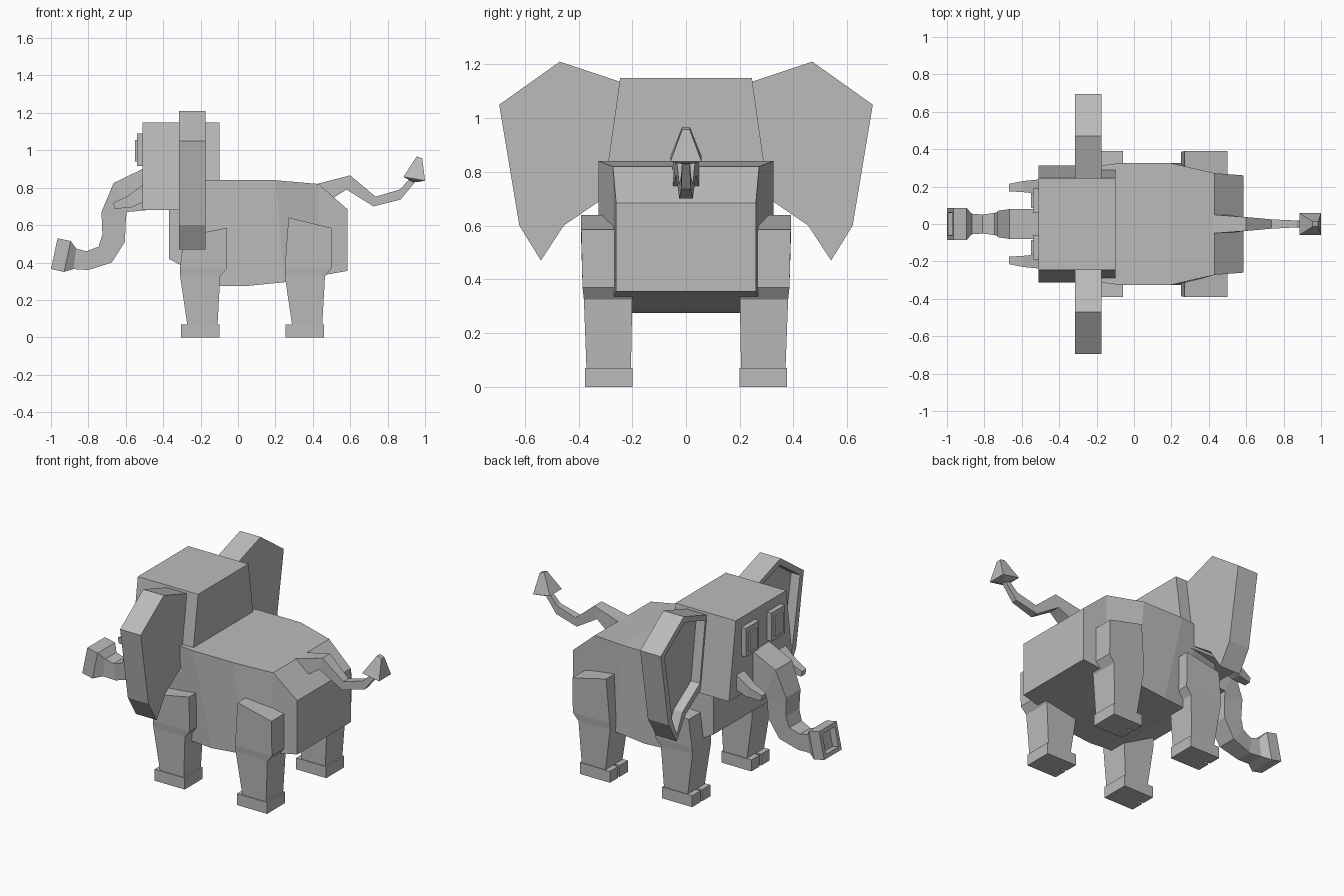
import bpy
import bmesh

# Remove the default cube only
old = bpy.data.objects.get("Cube")
if old:
    bpy.data.objects.remove(old, do_unlink=True)

# Single grey skin colour
GREY = (0.5, 0.5, 0.5, 1.0)
skin = bpy.data.materials.new("plain_grey")
skin.use_nodes = True
skin.diffuse_color = GREY
for node in skin.node_tree.nodes:
    if node.type == 'BSDF_PRINCIPLED':
        node.inputs["Base Color"].default_value = GREY


def finish(name, bm, mirror=False):
    """Turn a bmesh into a flat-shaded object, optionally mirrored across y."""
    bmesh.ops.recalc_face_normals(bm, faces=bm.faces[:])
    mesh = bpy.data.meshes.new(name)
    bm.to_mesh(mesh)
    bm.free()
    mesh.materials.append(skin)
    obj = bpy.data.objects.new(name, mesh)
    bpy.context.scene.collection.objects.link(obj)
    if mirror:
        mod = obj.modifiers.new("mirror_sides", 'MIRROR')
        mod.use_axis = (False, True, False)
        mod.use_clip = False
        mod.use_mirror_merge = False
    return obj


def loft_mesh(rings):
    """Bridge four-sided rings; each is (xa, za, xb, zb, y0, y1)."""
    bm = bmesh.new()
    loops = []
    for xa, za, xb, zb, y0, y1 in rings:
        corners = ((xa, y0, za), (xa, y1, za), (xb, y1, zb), (xb, y0, zb))
        loops.append([bm.verts.new(c) for c in corners])
    for a, b in zip(loops, loops[1:]):
        for i in range(4):
            j = (i + 1) % 4
            bm.faces.new((a[i], a[j], b[j], b[i]))
    bm.faces.new(loops[0][::-1])
    bm.faces.new(loops[-1])
    bmesh.ops.recalc_face_normals(bm, faces=bm.faces[:])
    return bm


def centred(rings):
    """Expand (xa, za, xb, zb, half_width) rings around the middle plane."""
    return [(xa, za, xb, zb, -w, w) for xa, za, xb, zb, w in rings]


def recess(bm, face, rim, depth):
    """Sink the middle of a face, leaving a flat rim."""
    bmesh.ops.inset_individual(bm, faces=[face], thickness=rim)
    bmesh.ops.inset_individual(bm, faces=[face], thickness=0.001, depth=-depth)


def box(name, x, y, z, mirror=True):
    """Box from (min, max) pairs."""
    ring = [(x[0], h, x[1], h, y[0], y[1]) for h in z]
    return finish(name, loft_mesh(ring), mirror)


# Body: faceted barrel from chest to rump
finish("body", loft_mesh(centred([
    (-.37, .75, -.37, .42, .26),
    (-.2, .84, -.1, .275, .31),
    (-.08, .84, .05, .275, .325),
    (.2, .84, .25, .295, .325),
    (.43, .82, .43, .328, .272),
    (.585, .685, .585, .355, .26),
])))

# Head: block narrowing to the crown
finish("head", loft_mesh(centred([
    (-.51, .68, -.1, .68, .312),
    (-.51, 1.15, -.1, 1.15, .245),
])))

# Trunk with flared, hollow tip
trunk = loft_mesh(centred([
    (-.49, .91, -.49, .68, .08),
    (-.665, .825, -.595, .67, .08),
    (-.73, .67, -.6, .62, .07),
    (-.725, .55, -.605, .51, .065),
    (-.745, .485, -.675, .4, .06),
    (-.81, .46, -.8, .36, .05),
    (-.865, .475, -.88, .365, .055),
    (-.895, .515, -.93, .35, .085),
    (-.965, .53, -1, .365, .085),
]))
trunk.faces.ensure_lookup_table()
recess(trunk, trunk.faces[-1], .035, .04)
finish("trunk", trunk)

# Tusks
finish("tusks", loft_mesh([
    (-.49, .83, -.49, .73, .16, .24),
    (-.59, .755, -.57, .695, .17, .23),
    (-.667, .72, -.66, .687, .175, .215),
]), True)

# Ears: thick slabs with a sunken front
ear = bmesh.new()
outline = [(.23, 1.13), (.47, 1.21), (.695, 1.05), (.62, .6),
           (.54, .47), (.455, .6), (.28, .72)]
front = ear.faces.new([ear.verts.new((-.315, y, z)) for y, z in outline])
slab = bmesh.ops.extrude_face_region(ear, geom=[front], use_keep_orig=True)
bmesh.ops.translate(ear, vec=(.14, 0, 0), verts=[
    v for v in slab["geom"] if isinstance(v, bmesh.types.BMVert)])
bmesh.ops.recalc_face_normals(ear, faces=ear.faces[:])
front = min(ear.faces, key=lambda f: f.calc_center_median().x)
recess(ear, front, .04, .06)
finish("ears", ear, True)

# Eyes: stepped plates on the face
box("eye_plates", (-.54, -.5), (.06, .19), (.915, 1.09))
box("pupils", (-.55, -.53), (.085, .165), (.94, 1.055))


def leg(name, x, top_front, top_back):
    """Pair of legs centred at x, with blocky two-toed feet."""
    shape = [
        (-.07, .06, .09, .06, .205, .37),
        (-.11, .33, .105, .325, .2, .38),
        (-.11, .37, .14, .37, .2, .385),
        (-.09, top_front, .14, top_back, .2, .39),
    ]
    rings = [(x + a, za, x + b, zb, y0, y1) for a, za, b, zb, y0, y1 in shape]
    finish(name + "_legs", loft_mesh(rings), True)
    height = (0, .07)
    box(name + "_feet", (x - .07, x + .1), (.2, .375), height)
    box(name + "_inner_toes", (x - .105, x - .07), (.2, .28), height)
    box(name + "_outer_toes", (x - .105, x - .07), (.295, .375), height)


leg("front", -.2, .54, .585)
leg("rear", .36, .64, .585)

# Tail and tuft
finish("tail", loft_mesh(centred([
    (.42, .82, .5, .74, .05),
    (.6, .866, .58, .79, .037),
    (.735, .752, .725, .7, .025),
    (.865, .79, .87, .737, .018),
    (.92, .85, .95, .835, .014),
])))
finish("tail_tuft", loft_mesh(centred([
    (.935, .83, .96, .83, .02),
    (.885, .858, 1, .838, .058),
    (.955, .967, .985, .957, .014),
])))
